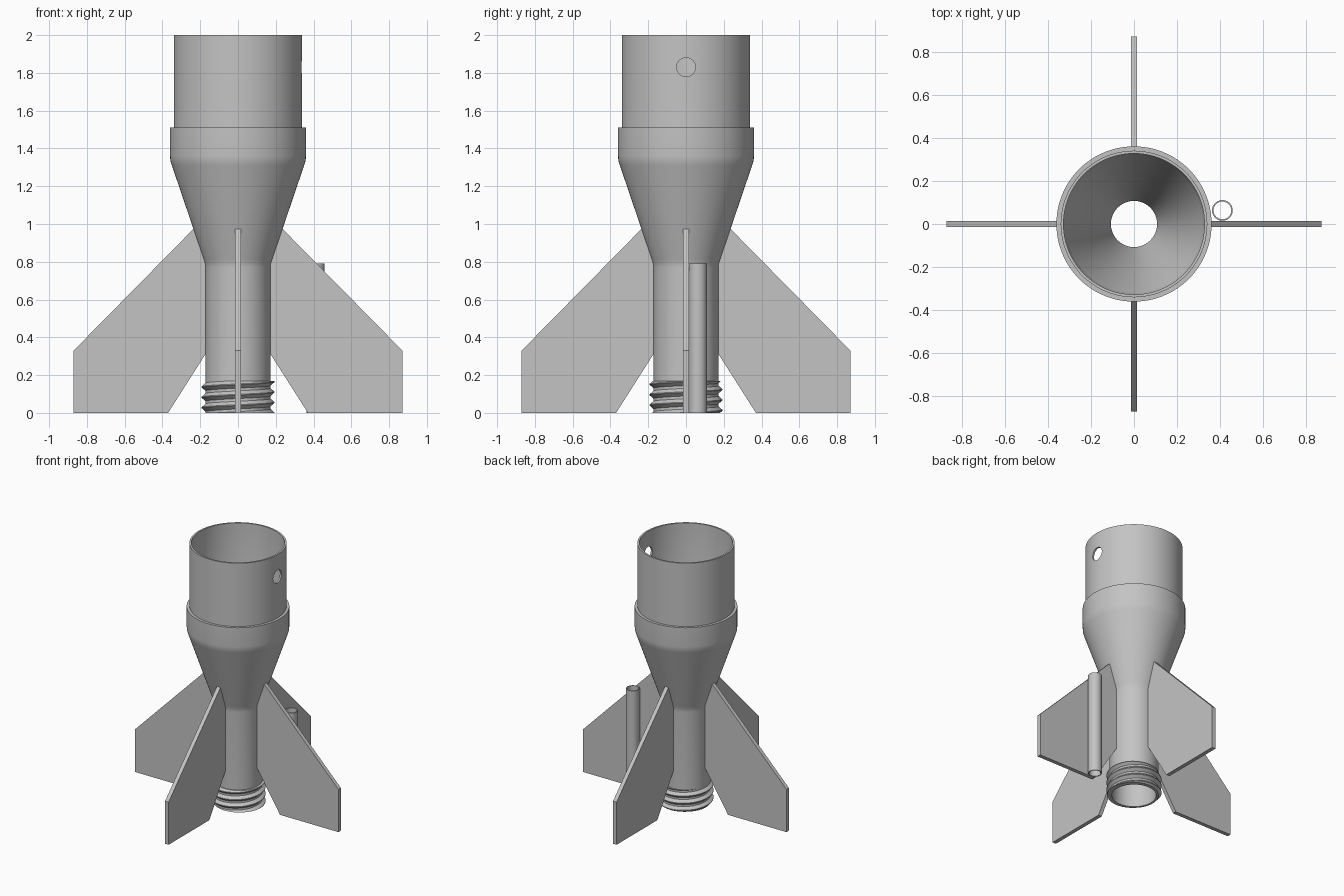
import bpy, bmesh, math
from mathutils import Vector, Matrix

cube = bpy.data.objects.get("Cube")
if cube:
    bpy.data.objects.remove(cube, do_unlink=True)

grey = bpy.data.materials.new("plain grey")
colour = (0.55, 0.55, 0.55, 1)
grey.diffuse_color = colour
grey.use_nodes = True
grey.node_tree.nodes["Principled BSDF"].inputs["Base Color"].default_value = colour


def finish(name, bm):
    """Turn a bmesh into a named grey object."""
    bmesh.ops.recalc_face_normals(bm, faces=bm.faces[:])
    mesh = bpy.data.meshes.new(name)
    bm.to_mesh(mesh)
    bm.free()
    mesh.materials.append(grey)
    obj = bpy.data.objects.new(name, mesh)
    bpy.context.collection.objects.link(obj)
    return obj


def smooth(obj):
    bpy.ops.object.select_all(action='DESELECT')
    obj.select_set(True)
    bpy.context.view_layer.objects.active = obj
    bpy.ops.object.shade_smooth_by_angle(angle=math.radians(30))


def lathe(name, profile, segments, centre=(0, 0)):
    """Revolve a closed (radius, height) outline around z."""
    bm = bmesh.new()
    rings = []
    for i in range(segments):
        a = math.tau * i / segments
        rings.append([bm.verts.new((centre[0] + r * math.cos(a),
                                    centre[1] + r * math.sin(a), z))
                      for r, z in profile])
    n = len(profile)
    for i in range(segments):
        p, q = rings[i], rings[(i + 1) % segments]
        for j in range(n):
            k = (j + 1) % n
            bm.faces.new((p[j], q[j], q[k], p[k]))
    return finish(name, bm)


# Hollow body: neck, flared cone, collar and thin upper sleeve
outside = [(0.172, 0), (0.172, 0.77), (0.174, 0.79), (0.182, 0.815),
           (0.35, 1.31), (0.358, 1.335), (0.36, 1.36), (0.36, 1.51),
           (0.34, 1.51), (0.34, 2)]
inside = [(0.327, 2), (0.327, 1.34), (0.318, 1.31), (0.107, 0.79),
          (0.107, 0.72), (0.155, 0.65), (0.155, 0)]
body = lathe("body", outside + inside, 96)

# Round pin hole through one side of the sleeve
bm = bmesh.new()
bmesh.ops.create_cone(bm, cap_ends=True, segments=40, radius1=0.05, radius2=0.05,
                      depth=0.2, matrix=Matrix.Translation((0.33, 0, 1.83))
                      @ Matrix.Rotation(math.pi / 2, 4, 'Y'))
cutter = finish("hole_cutter", bm)
cutter.hide_render = True
cut = body.modifiers.new("pin_hole", 'BOOLEAN')
cut.operation = 'DIFFERENCE'
cut.solver = 'EXACT'
cut.object = cutter
bpy.context.view_layer.objects.active = body
bpy.ops.object.modifier_apply(modifier=cut.name)
bpy.data.objects.remove(cutter, do_unlink=True)
smooth(body)

# Helical screw thread around the neck, trimmed flat at both ends
pitch, steps, turns, top = 0.055, 72, 5, 0.168
bm = bmesh.new()
section = [(0.165, -0.48 * pitch), (0.193, -0.04 * pitch),
           (0.193, 0.04 * pitch), (0.165, 0.48 * pitch)]
previous = None
for i in range(steps * turns + 1):
    a = math.tau * i / steps
    lift = pitch * (i / steps - 1)
    ring = [bm.verts.new((r * math.cos(a), r * math.sin(a), z + lift))
            for r, z in section]
    if previous:
        for j in range(len(ring)):
            k = (j + 1) % len(ring)
            bm.faces.new((previous[j], ring[j], ring[k], previous[k]))
    previous = ring
for height, normal in ((0, (0, 0, -1)), (top, (0, 0, 1))):
    result = bmesh.ops.bisect_plane(
        bm, geom=bm.verts[:] + bm.edges[:] + bm.faces[:], dist=1e-6,
        plane_co=(0, 0, height), plane_no=normal, clear_outer=True)
    rim = [e for e in result["geom_cut"]
           if isinstance(e, bmesh.types.BMEdge) and e.is_boundary]
    bmesh.ops.triangle_fill(bm, edges=rim, use_beauty=True)
smooth(finish("neck_thread", bm))

# Four swept fins
outline = [(0.37, 0), (0.87, 0), (0.87, 0.33), (0.225, 0.985),
           (0.16, 0.80), (0.16, 0.33)]
half = 0.015
for index, name in enumerate(("left_fin", "back_fin", "right_fin", "front_fin")):
    bm = bmesh.new()
    face = bm.faces.new([bm.verts.new((x, -half, z)) for x, z in outline])
    grown = bmesh.ops.extrude_face_region(bm, geom=[face])
    moved = [v for v in grown["geom"] if isinstance(v, bmesh.types.BMVert)]
    bmesh.ops.translate(bm, vec=Vector((0, 2 * half, 0)), verts=moved)
    bmesh.ops.rotate(bm, cent=(0, 0, 0), verts=bm.verts[:],
                     matrix=Matrix.Rotation(index * math.pi / 2, 3, 'Z'))
    finish(name, bm)

# Guide tube lying against the left fin
tube = [(0.048, 0), (0.048, 0.79), (0.041, 0.79), (0.041, 0)]
smooth(lathe("guide_tube", tube, 40, (0.41, 0.063)))
